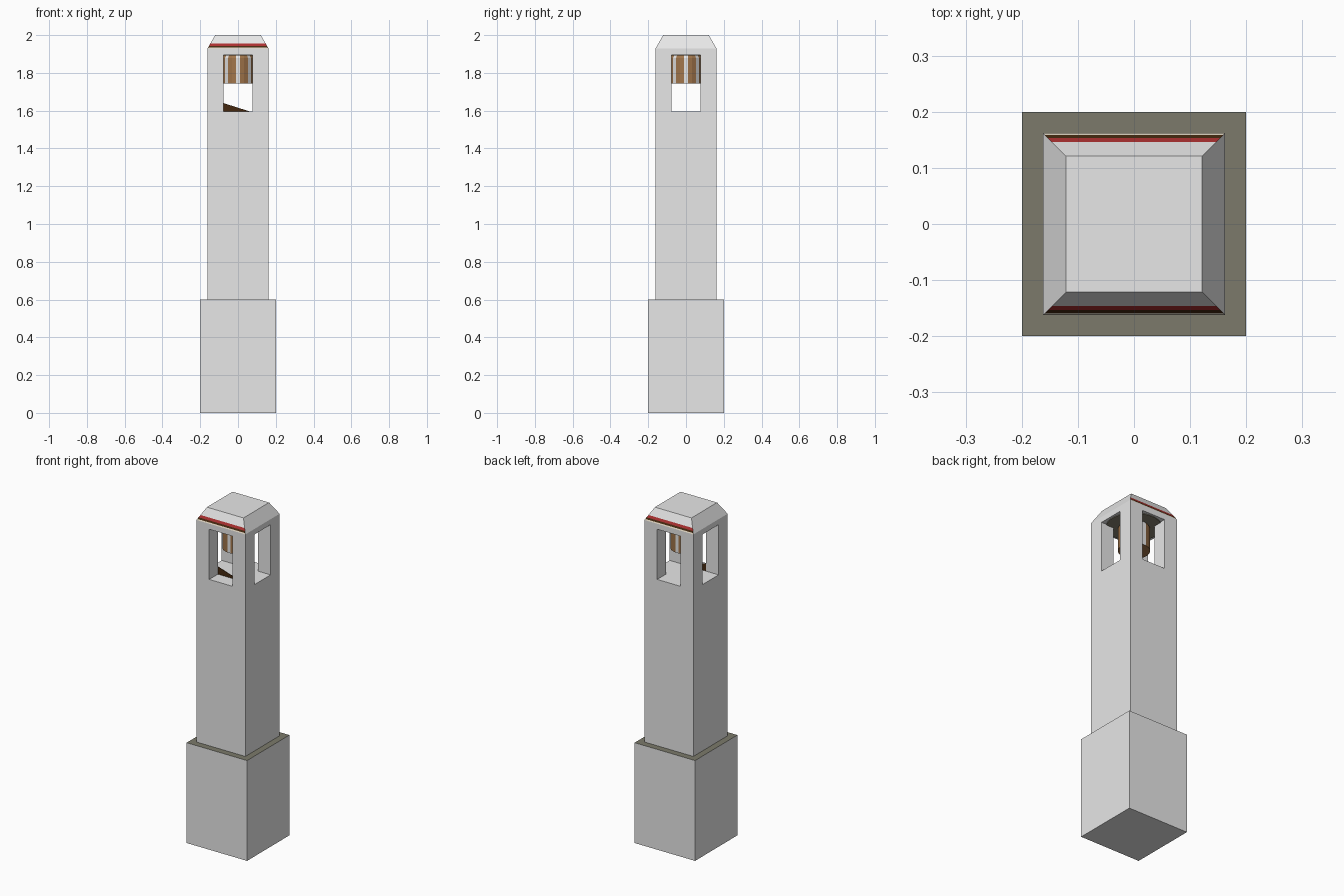
import bpy, bmesh, math

if "Cube" in bpy.data.objects:
    bpy.data.objects.remove(bpy.data.objects["Cube"])


def mat(name, r, g, b):
    m = bpy.data.materials.new(name)
    m.diffuse_color = (r, g, b, 1)
    m.use_nodes = True
    m.node_tree.nodes["Principled BSDF"].inputs["Base Color"].default_value = m.diffuse_color
    return m


grey = mat("pale_grey", 0.8, 0.8, 0.8)
olive = mat("olive_ledge", 0.2, 0.195, 0.145)
red = mat("red_stripe", 0.42, 0.03, 0.03)
dark = mat("dark_brown", 0.06, 0.022, 0.005)
cream = mat("cream_stripe", 0.75, 0.68, 0.55)
brown = mat("lamp_brown", 0.36, 0.18, 0.07)
tan = mat("lamp_flange_tan", 0.24, 0.22, 0.16)


def finish(bm, name, mats):
    bmesh.ops.recalc_face_normals(bm, faces=bm.faces)
    me = bpy.data.meshes.new(name)
    bm.to_mesh(me)
    bm.free()
    for m in mats:
        me.materials.append(m)
    ob = bpy.data.objects.new(name, me)
    bpy.context.collection.objects.link(ob)
    return ob


def loft(name, levels, mats, sides=4, rule=None):
    """Stack of regular rings: (half width or radius, z)."""
    bm = bmesh.new()
    k = math.sqrt(2) if sides == 4 else 1
    rings = []
    for r, z in levels:
        rings.append([bm.verts.new((k * r * math.cos(a), k * r * math.sin(a), z))
                      for a in (2 * math.pi * (i + 0.5) / sides for i in range(sides))])
    for lo, hi in zip(rings, rings[1:]):
        for i in range(sides):
            j = (i + 1) % sides
            bm.faces.new((lo[i], lo[j], hi[j], hi[i]))
    bm.faces.new(rings[0][::-1])
    bm.faces.new(rings[-1])
    bm.normal_update()
    if rule:
        for f in bm.faces:
            f.material_index = rule(f.calc_center_median(), f.normal)
    return finish(bm, name, mats)


# Plinth with a dark ledge on top
loft("plinth", [(0.2, 0), (0.2, 0.6)], [grey, olive],
     rule=lambda c, n: 1 if n.z > 0.9 else 0)


# Column with bevelled cap; painted bands on front and back slopes
def slope(z):
    return 0.162 - 0.041 * (z - 1.928) / 0.072


def bands(c, n):
    if abs(n.y) < 0.5 or n.z < 0.2:
        return 0
    if c.z < 1.935:
        return 3
    if c.z < 1.944:
        return 2
    return 1 if c.z < 1.957 else 0


levels = [(0.162, 0.6)] + [(slope(z), z) for z in (1.928, 1.934, 1.943, 1.956, 2.0)]
column = loft("column", levels, [grey, red, dark, cream], rule=bands)

# Window openings cut straight through both ways
for name, sx, sy in (("window_cutter_x", 0.3, 0.077), ("window_cutter_y", 0.077, 0.3)):
    bm = bmesh.new()
    bmesh.ops.create_cube(bm, size=1)
    for v in bm.verts:
        v.co = (v.co.x * 2 * sx, v.co.y * 2 * sy, 1.745 + v.co.z * 0.3)
    cutter = finish(bm, name, [grey])
    mod = column.modifiers.new(name, 'BOOLEAN')
    mod.operation = 'DIFFERENCE'
    mod.solver = 'EXACT'
    mod.object = cutter
    bpy.context.view_layer.objects.active = column
    bpy.ops.object.modifier_apply(modifier=name)
    bpy.data.objects.remove(cutter)


# Hanging lamp: striped drum below a thin flange
def lamp_stripe(c, n):
    if abs(n.z) > 0.9:
        return 0
    return 1 if int((math.atan2(c.y, c.x) + math.pi) / (2 * math.pi) * 24 + 0.5) % 3 == 0 else 0


loft("lamp", [(0.086, 1.745), (0.086, 1.88), (0.078, 1.893)],
     [brown, grey], sides=24, rule=lamp_stripe)
loft("lamp_flange", [(0.15, 1.891), (0.15, 1.896)], [tan], sides=24)

# Small dark wedge plate standing in the front opening
bm = bmesh.new()
tri = [(-0.077, 1.595), (0.065, 1.595), (-0.077, 1.64)]
a = [bm.verts.new((x, -0.080, z)) for x, z in tri]
b = [bm.verts.new((x, -0.077, z)) for x, z in tri]
bm.faces.new(a)
bm.faces.new(b[::-1])
for i in range(3):
    j = (i + 1) % 3
    bm.faces.new((a[i], b[i], b[j], a[j]))
finish(bm, "wedge_plate", [dark])
